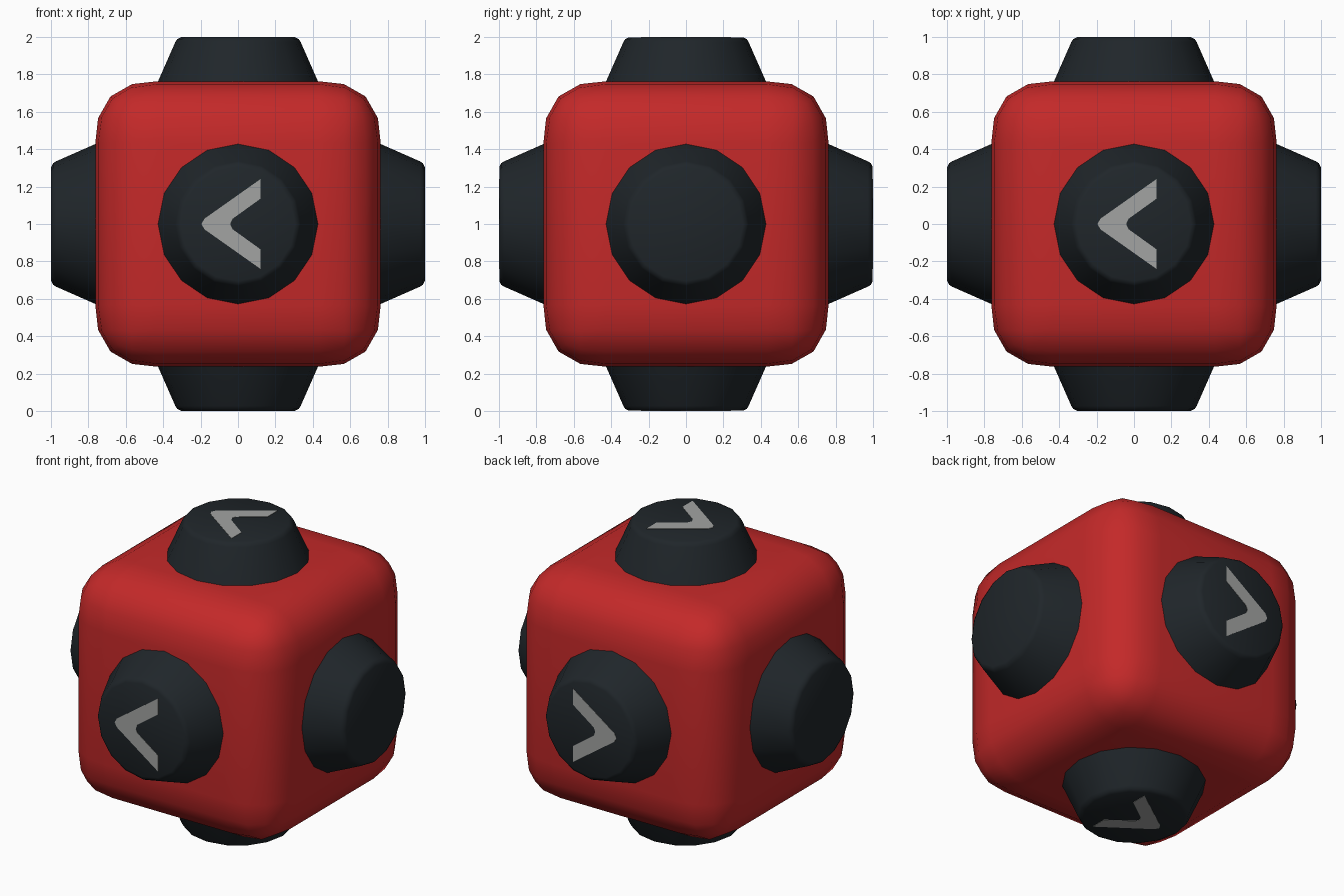
import bpy, bmesh, math
from mathutils import Matrix, Vector

if "Cube" in bpy.data.objects:
    bpy.data.objects.remove(bpy.data.objects["Cube"])

CENTRE = Matrix.Translation((0, 0, 1))


def material(name, rgb):
    mat = bpy.data.materials.new(name)
    mat.diffuse_color = (*rgb, 1)
    mat.use_nodes = True
    mat.node_tree.nodes["Principled BSDF"].inputs["Base Color"].default_value = mat.diffuse_color
    return mat


RED = material("red", (0.55, 0.022, 0.022))
DARK = material("dark", (0.014, 0.019, 0.023))
GREY = material("light grey", (0.36, 0.37, 0.36))


def finish(name, bm, mat, angle):
    bmesh.ops.recalc_face_normals(bm, faces=bm.faces)
    mesh = bpy.data.meshes.new(name)
    bm.to_mesh(mesh)
    bm.free()
    mesh.materials.append(mat)
    obj = bpy.data.objects.new(name, mesh)
    bpy.context.collection.objects.link(obj)
    bpy.ops.object.select_all(action='DESELECT')
    obj.select_set(True)
    bpy.context.view_layer.objects.active = obj
    bpy.ops.object.shade_smooth_by_angle(angle=math.radians(angle))
    return obj


# Rounded cube body
bm = bmesh.new()
bmesh.ops.create_cube(bm, size=1.525)
bmesh.ops.bevel(bm, geom=bm.edges[:], offset=0.33, segments=4,
                profile=0.57, affect='EDGES', clamp_overlap=True)
bm.transform(CENTRE)
finish("body", bm, RED, 60)


# Tapered 16-sided knob, turned from a profile of (radius, height)
def knob(name, turn):
    bm = bmesh.new()
    rings = []
    for r, h in [(0.435, 0.745), (0.335, 0.972), (0.325, 0.988), (0.305, 0.998)]:
        rings.append([bm.verts.new((r * math.cos(i * math.tau / 16),
                                    r * math.sin(i * math.tau / 16), h))
                      for i in range(16)])
    for a, b in zip(rings, rings[1:]):
        for i in range(16):
            j = (i + 1) % 16
            bm.faces.new((a[i], a[j], b[j], b[i]))
    bm.faces.new(rings[-1])
    bm.faces.new(rings[0][::-1])
    bm.transform(CENTRE @ turn)
    finish(name, bm, DARK, 35)


# Thin arrow mark on a knob, pointing to -x
HALF = [(-0.18, 0.028), (0.12, 0.24), (0.12, 0.135), (-0.03, 0.027)]
OUTLINE = ([(-0.195, 0)] + HALF + [(-0.042, 0)]
           + [(x, -y) for x, y in reversed(HALF)])


def arrow(name, turn):
    bm = bmesh.new()
    face = bm.faces.new([bm.verts.new((x, y, 0.98)) for x, y in OUTLINE])
    top = bmesh.ops.extrude_face_region(bm, geom=[face])["geom"]
    bmesh.ops.translate(bm, vec=Vector((0, 0, 0.02)),
                        verts=[v for v in top if isinstance(v, bmesh.types.BMVert)])
    bm.transform(CENTRE @ turn)
    finish(name, bm, GREY, 30)


# Knobs on all six sides, arrows on all but left and right
for i, side in enumerate(["top", "front", "bottom", "back"]):
    turn = Matrix.Rotation(i * math.pi / 2, 4, 'X')
    knob(side + "_knob", turn)
    arrow(side + "_arrow", turn)
for side, s in [("right", 1), ("left", -1)]:
    knob(side + "_knob", Matrix.Rotation(s * math.pi / 2, 4, 'Y'))
